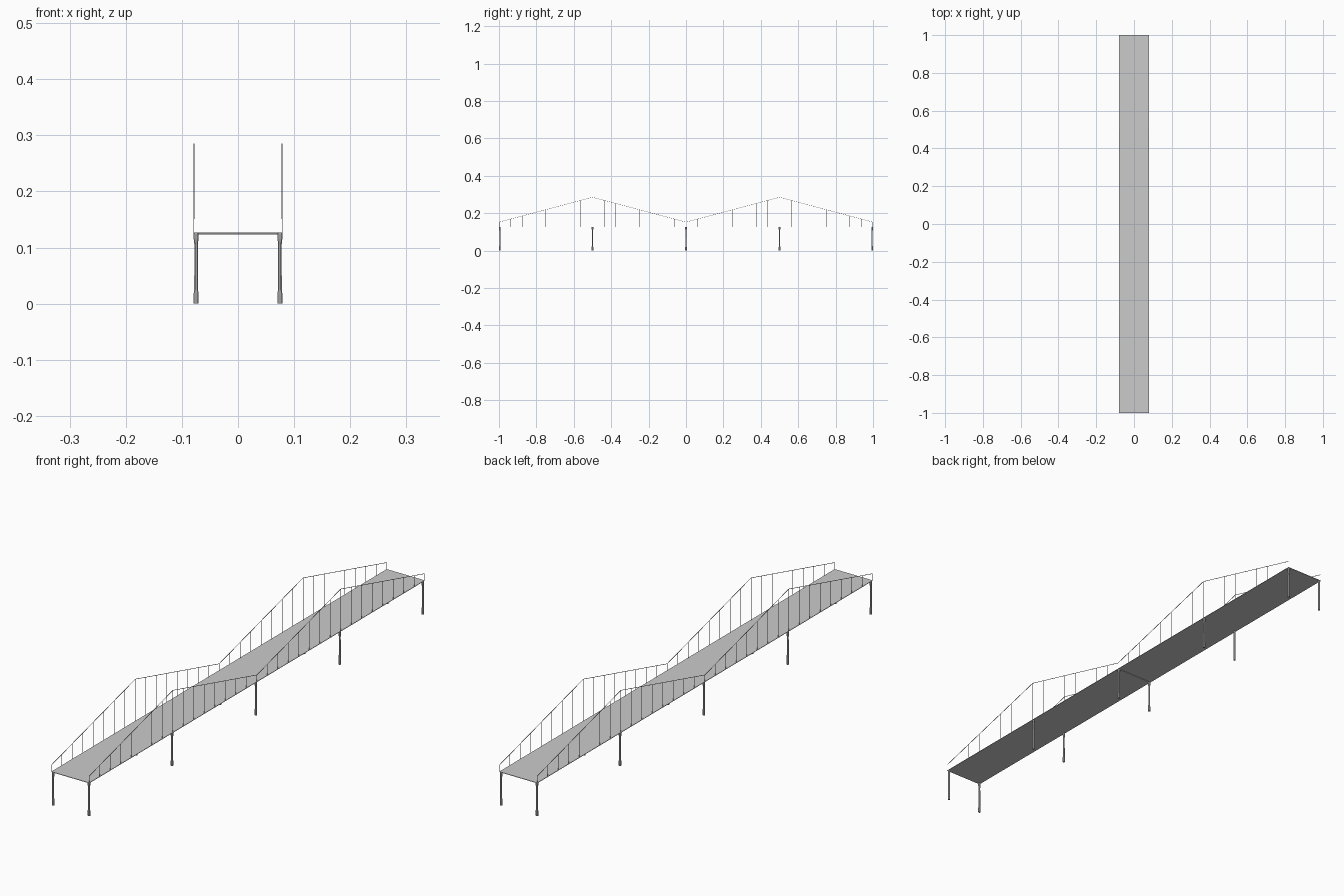
import bpy, bmesh, math
from mathutils import Vector

if "Cube" in bpy.data.objects:
    bpy.data.objects.remove(bpy.data.objects["Cube"])

HALF_W, DECK_TOP, DECK_T = 0.0793, 0.127, 0.0018
CABLE_X, LOW, HIGH = 0.0786, 0.152, 0.285


def make_object(name, bm):
    bmesh.ops.recalc_face_normals(bm, faces=bm.faces)
    mesh = bpy.data.meshes.new(name)
    bm.to_mesh(mesh)
    bm.free()
    obj = bpy.data.objects.new(name, mesh)
    bpy.context.collection.objects.link(obj)
    return obj


def box(name, size, centre):
    bm = bmesh.new()
    bmesh.ops.create_cube(bm, size=1)
    bmesh.ops.scale(bm, vec=size, verts=bm.verts)
    bmesh.ops.translate(bm, vec=centre, verts=bm.verts)
    return make_object(name, bm)


def rod(bm, a, b, r):
    # thin square rod between two points
    a, b = Vector(a), Vector(b)
    d = b - a
    made = bmesh.ops.create_cube(bm, size=1)["verts"]
    bmesh.ops.scale(bm, vec=(2 * r, 2 * r, d.length), verts=made)
    bmesh.ops.rotate(bm, cent=(0, 0, 0), verts=made,
                     matrix=Vector((0, 0, 1)).rotation_difference(d).to_matrix())
    bmesh.ops.translate(bm, vec=(a + b) / 2, verts=made)


def pier(name, x, y):
    # turned column with a flared foot and cap
    profile = [(0.0046, 0), (0.0046, 0.018), (0.0036, 0.026),
               (0.0034, 0.105), (0.0046, 0.115), (0.0046, DECK_TOP - DECK_T)]
    n = 8
    bm = bmesh.new()
    rings = []
    for r, z in profile:
        angles = [2 * math.pi * (i + 0.5) / n for i in range(n)]
        rings.append([bm.verts.new((x + r * math.cos(t), y + r * math.sin(t), z))
                      for t in angles])
    for lo, hi in zip(rings, rings[1:]):
        for i in range(n):
            j = (i + 1) % n
            bm.faces.new((lo[i], lo[j], hi[j], hi[i]))
    bm.faces.new(rings[0])
    bm.faces.new(rings[-1])
    return make_object(name, bm)


def cable_height(y):
    # two peaks at y = -0.5 and 0.5
    return HIGH - (HIGH - LOW) * abs(abs(y) - 0.5) / 0.5


# road deck and the shallow beam under its middle
box("deck", (2 * HALF_W, 2, DECK_T), (0, 0, DECK_TOP - DECK_T / 2))
box("middle_cross_beam", (2 * HALF_W - 0.01, 0.008, 0.002),
    (0, 0, DECK_TOP - DECK_T - 0.001))

for side, s in (("left", -1), ("right", 1)):
    # piers
    for k, y in enumerate((-0.995, -0.5, 0, 0.5, 0.995)):
        pier(f"{side}_pier_{k + 1}", s * 0.0747, y)

    # main cable
    x = s * CABLE_X
    bm = bmesh.new()
    ys = (-0.999, -0.5, 0, 0.5, 0.999)
    for a, b in zip(ys, ys[1:]):
        rod(bm, (x, a, cable_height(a)), (x, b, cable_height(b)), 0.0007)
    make_object(f"{side}_main_cable", bm)

    # vertical hangers
    bm = bmesh.new()
    for i in range(-16, 17):
        y = max(-0.999, min(0.999, i / 16))
        rod(bm, (x, y, DECK_TOP - 0.0005), (x, y, cable_height(y)), 0.0006)
    make_object(f"{side}_hangers", bm)
